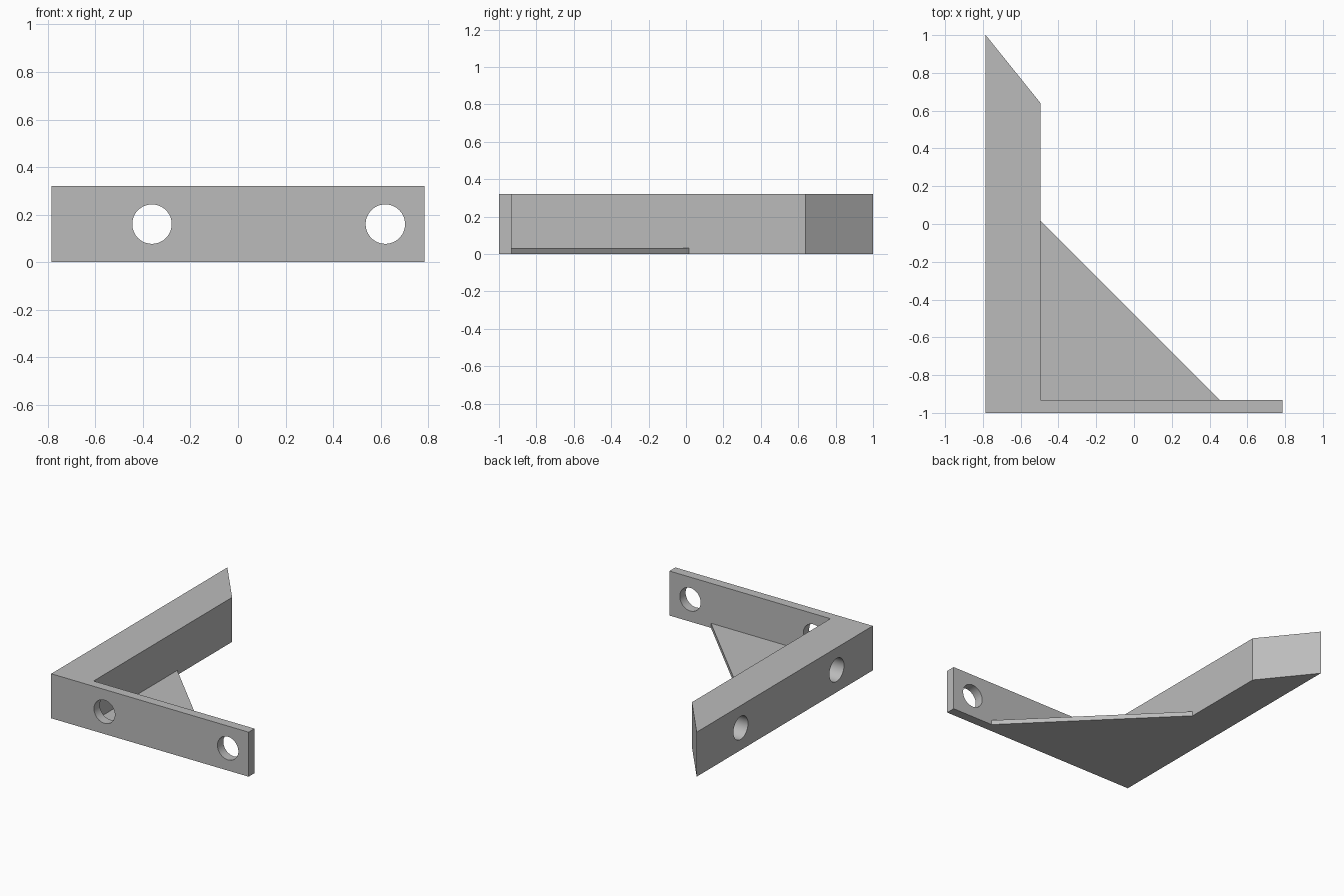
import bpy
import bmesh
import math
from mathutils import Matrix

default = bpy.data.objects.get("Cube")
if default:
    bpy.data.objects.remove(default, do_unlink=True)

# Single grey material
GREY = (0.5, 0.5, 0.5, 1)
grey = bpy.data.materials.new("plain_grey")
grey.use_nodes = True
grey.diffuse_color = GREY
grey.node_tree.nodes["Principled BSDF"].inputs["Base Color"].default_value = GREY

# Main dimensions
LEFT, RIGHT = -0.785, 0.785
FRONT, BACK = -1.0, 1.0
ARM_IN = -0.495      # inner face of the thick arm
PLATE_IN = -0.933    # inner face of the thin plate
HEIGHT = 0.32
HOLE_R = 0.083


def add_object(name, bm):
    bmesh.ops.recalc_face_normals(bm, faces=bm.faces)
    mesh = bpy.data.meshes.new(name)
    bm.to_mesh(mesh)
    bm.free()
    mesh.materials.append(grey)
    obj = bpy.data.objects.new(name, mesh)
    bpy.context.collection.objects.link(obj)
    return obj


def extrude_profile(name, points, height):
    bm = bmesh.new()
    face = bm.faces.new([bm.verts.new((x, y, 0)) for x, y in points])
    top = bmesh.ops.extrude_face_region(bm, geom=[face])["geom"]
    verts = [g for g in top if isinstance(g, bmesh.types.BMVert)]
    bmesh.ops.translate(bm, verts=verts, vec=(0, 0, height))
    return add_object(name, bm)


def drill(target, centre, axis, length):
    """Cut a round hole of the given length, centred on a point."""
    bm = bmesh.new()
    turn = Matrix.Rotation(math.pi / 2, 4, "Y" if axis == "X" else "X")
    bmesh.ops.create_cone(bm, cap_ends=True, segments=48, radius1=HOLE_R,
                          radius2=HOLE_R, depth=length,
                          matrix=Matrix.Translation(centre) @ turn)
    cutter = add_object("hole_cutter", bm)
    cutter.hide_render = True
    mod = target.modifiers.new("hole", "BOOLEAN")
    mod.operation = "DIFFERENCE"
    mod.solver = "EXACT"
    mod.object = cutter
    bpy.context.view_layer.objects.active = target
    bpy.ops.object.modifier_apply(modifier=mod.name)
    bpy.data.objects.remove(cutter, do_unlink=True)


# L-shaped body: thin front plate and thick arm with a slanted end
body = extrude_profile("bracket_body", [
    (LEFT, FRONT), (RIGHT, FRONT), (RIGHT, PLATE_IN), (ARM_IN, PLATE_IN),
    (ARM_IN, 0.64), (LEFT, BACK)], HEIGHT)

# Through holes in the plate
for x in (-0.362, 0.62):
    drill(body, (x, FRONT, HEIGHT / 2), "Y", 0.3)

# Blind holes in the outer side of the arm
for y in (-0.59, 0.5):
    drill(body, (LEFT, y, HEIGHT / 2), "X", 0.44)

# Thin triangular web in the inner corner
web = extrude_profile("corner_web", [
    (ARM_IN, PLATE_IN), (0.455, PLATE_IN), (ARM_IN, 0.017)], 0.033)

# Smooth hole walls, sharp edges elsewhere
bpy.ops.object.select_all(action="DESELECT")
body.select_set(True)
bpy.context.view_layer.objects.active = body
bpy.ops.object.shade_smooth_by_angle(angle=math.radians(30))
